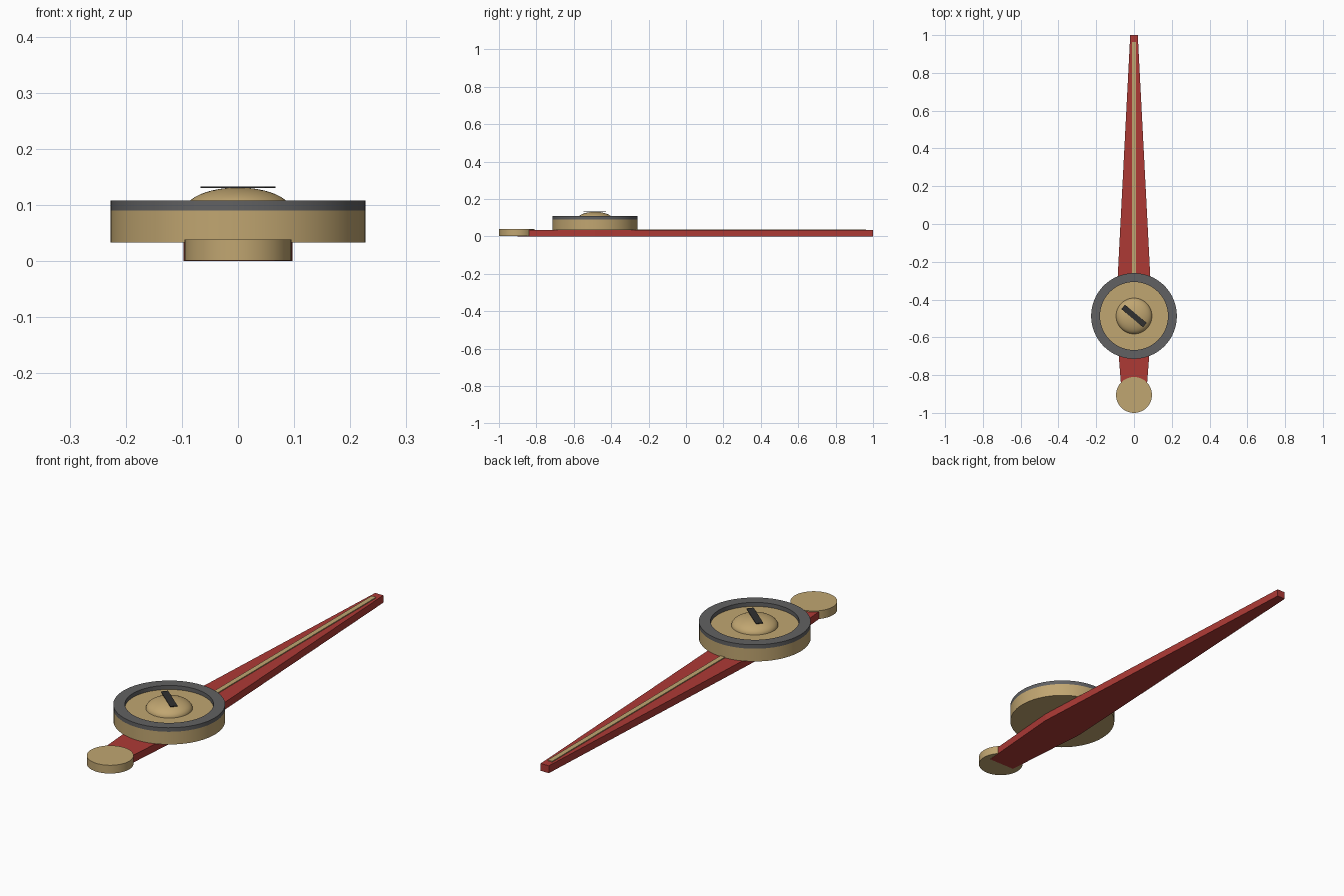
import bpy, bmesh, math

cube = bpy.data.objects.get("Cube")
if cube:
    bpy.data.objects.remove(cube, do_unlink=True)

HUB_Y = -0.487


def material(name, rgb):
    m = bpy.data.materials.new(name)
    m.use_nodes = True
    m.diffuse_color = (*rgb, 1)
    m.node_tree.nodes["Principled BSDF"].inputs["Base Color"].default_value = (*rgb, 1)
    return m


red = material("red", (0.42, 0.042, 0.036))
brass = material("brass", (0.53, 0.38, 0.165))
grey = material("dark grey", (0.12, 0.12, 0.122))
black = material("near black", (0.03, 0.03, 0.03))


def add_object(name, bm, mat, location=(0, 0, 0), turn=0, smooth=False):
    bmesh.ops.recalc_face_normals(bm, faces=bm.faces)
    mesh = bpy.data.meshes.new(name)
    bm.to_mesh(mesh)
    bm.free()
    mesh.materials.append(mat)
    ob = bpy.data.objects.new(name, mesh)
    ob.location = location
    ob.rotation_euler.z = turn
    bpy.context.collection.objects.link(ob)
    if smooth:
        bpy.ops.object.select_all(action="DESELECT")
        ob.select_set(True)
        bpy.context.view_layer.objects.active = ob
        bpy.ops.object.shade_smooth_by_angle(angle=math.radians(35))
    return ob


def plate(name, half_profile, z0, z1, mat, location=(0, 0, 0), turn=0):
    """Extrude an outline mirrored from (half width, y) pairs."""
    outline = half_profile + [(-x, y) for x, y in reversed(half_profile)]
    bm = bmesh.new()
    face = bm.faces.new([bm.verts.new((x, y, z0)) for x, y in outline])
    top = bmesh.ops.extrude_face_region(bm, geom=[face])["geom"]
    verts = [v for v in top if isinstance(v, bmesh.types.BMVert)]
    bmesh.ops.translate(bm, verts=verts, vec=(0, 0, z1 - z0))
    return add_object(name, bm, mat, location, turn)


def lathe(name, profile, mat, y, closed=False, steps=64):
    """Spin a (radius, z) profile around the vertical axis."""
    bm = bmesh.new()
    verts = [bm.verts.new((r, 0, z)) for r, z in profile]
    edges = [bm.edges.new(pair) for pair in zip(verts, verts[1:])]
    if closed:
        edges.append(bm.edges.new((verts[-1], verts[0])))
    bmesh.ops.spin(bm, geom=verts + edges, axis=(0, 0, 1), cent=(0, 0, 0),
                   angle=math.tau, steps=steps, use_duplicate=False)
    bmesh.ops.remove_doubles(bm, verts=bm.verts, dist=1e-5)
    return add_object(name, bm, mat, (0, y, 0), smooth=True)


# Tapered pointer arm with its raised centre stripe
plate("pointer_arm", [(0.065, -0.9), (0.097, HUB_Y), (0.02, 1.0)], 0, 0.033, red)
plate("centre_stripe", [(0.011, HUB_Y), (0.011, 0.963)], 0.03, 0.037, brass)

# Round counterweight at the tail
lathe("tail_disc", [(0, 0.001), (0.095, 0.001), (0.095, 0.038), (0, 0.038)], brass, -0.905)

# Hub drum, rim ring and domed cap
lathe("hub_drum", [(0, 0.033), (0.227, 0.033), (0.227, 0.09), (0, 0.09)], brass, HUB_Y)
lathe("rim_ring", [(0.18, 0.088), (0.227, 0.09), (0.227, 0.108), (0.18, 0.108)],
      grey, HUB_Y, closed=True)
arc = [i * math.pi / 24 for i in range(13)]
lathe("dome_cap", [(0.095 * math.cos(a), 0.09 + 0.041 * math.sin(a)) for a in arc],
      brass, HUB_Y)

# Screw slot across the dome
plate("screw_slot", [(0.075, -0.015), (0.075, 0.015)], 0.13, 0.133, black,
      (0, HUB_Y, 0), math.radians(-40))
